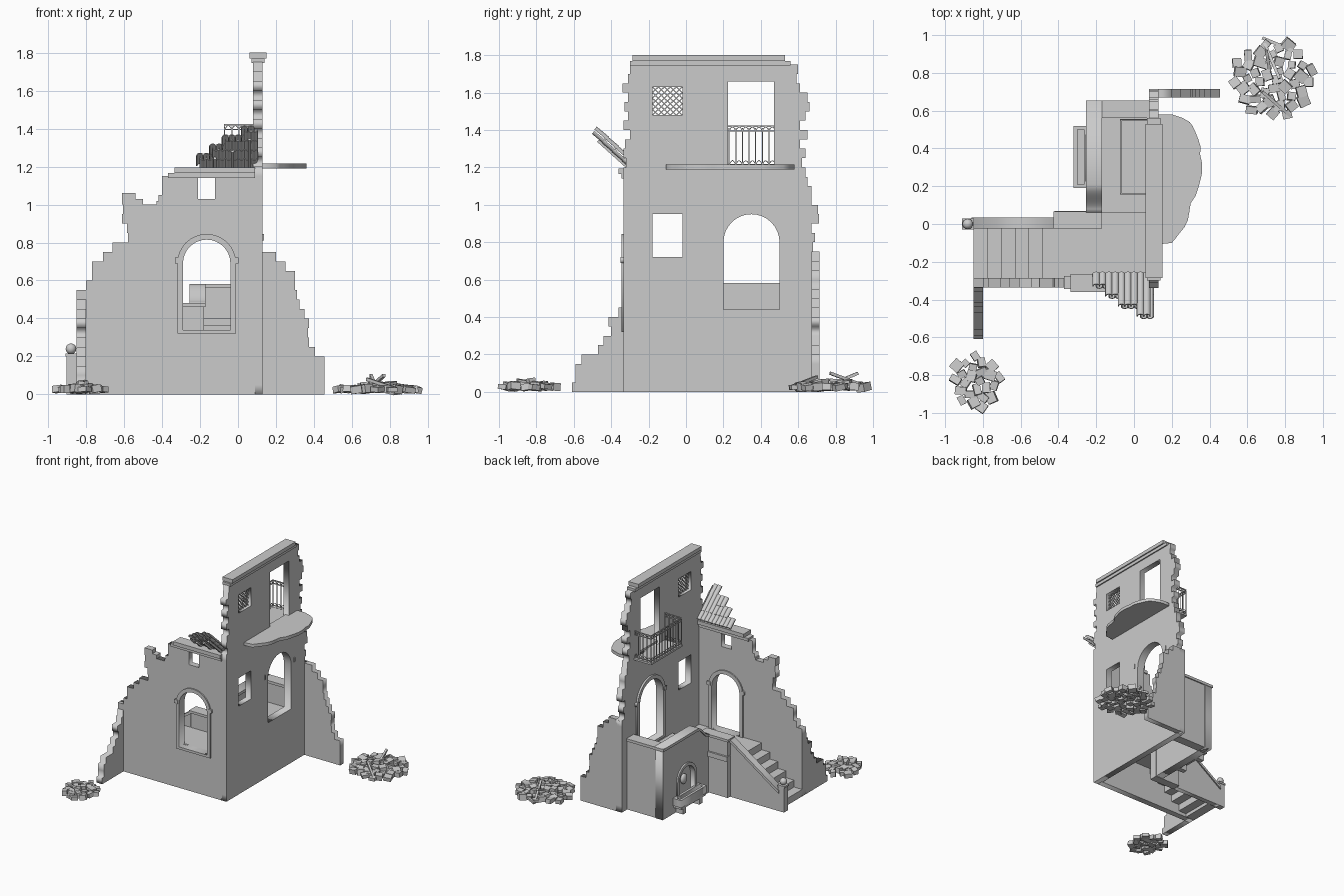
import bpy
import bmesh
import random
from math import pi, sin, cos, atan2, hypot
from mathutils import Matrix, Vector, Euler

cube = bpy.data.objects.get("Cube")
if cube:
    bpy.data.objects.remove(cube, do_unlink=True)
random.seed(7)

plaster = bpy.data.materials.new("plain_grey_plaster")
plaster.use_nodes = True
plaster.diffuse_color = (0.6, 0.6, 0.6, 1)
plaster.node_tree.nodes["Principled BSDF"].inputs["Base Color"].default_value = plaster.diffuse_color

PLANES = {
    "x": Matrix(((0, 0, 1, 0), (1, 0, 0, 0), (0, 1, 0, 0), (0, 0, 0, 1))),
    "y": Matrix(((1, 0, 0, 0), (0, 0, -1, 0), (0, 1, 0, 0), (0, 0, 0, 1))),
    "z": Matrix.Identity(4),
}


def add(name, mesh):
    mesh.name = name
    mesh.materials.clear()
    mesh.materials.append(plaster)
    obj = bpy.data.objects.new(name, mesh)
    bpy.context.collection.objects.link(obj)
    return obj


def panel(name, loops, axis, low, high):
    """Extrude an outline with holes between two positions along an axis."""
    curve = bpy.data.curves.new(name + "_outline", "CURVE")
    curve.dimensions, curve.fill_mode = "2D", "BOTH"
    curve.extrude = (high - low) / 2
    for loop in loops:
        points = [p for i, p in enumerate(loop) if p != loop[i - 1]]
        spline = curve.splines.new("POLY")
        spline.points.add(len(points) - 1)
        for point, (u, v) in zip(spline.points, points):
            point.co = (u, v, 0, 1)
        spline.use_cyclic_u = True
    helper = bpy.data.objects.new(name + "_helper", curve)
    bpy.context.collection.objects.link(helper)
    graph = bpy.context.evaluated_depsgraph_get()
    mesh = bpy.data.meshes.new_from_object(helper.evaluated_get(graph))
    bpy.data.objects.remove(helper, do_unlink=True)
    middle = Vector([(low + high) / 2 if a == axis else 0 for a in "xyz"])
    mesh.transform(Matrix.Translation(middle) @ PLANES[axis])
    return add(name, mesh)


def boxes(name, parts):
    """One object from blocks given as a centre, a size and a rotation."""
    bm = bmesh.new()
    for centre, size, turn in parts:
        matrix = Matrix.LocRotScale(Vector(centre), Euler(turn), Vector(size))
        bmesh.ops.create_cube(bm, size=1, matrix=matrix)
    mesh = bpy.data.meshes.new(name)
    bm.to_mesh(mesh)
    bm.free()
    return add(name, mesh)


def block(x0, x1, y0, y1, z0, z1):
    return ((x0 + x1) / 2, (y0 + y1) / 2, (z0 + z1) / 2), (x1 - x0, y1 - y0, z1 - z0), (0, 0, 0)


def bar(a, b, width):
    """A square bar between two points."""
    a, b = Vector(a), Vector(b)
    turn = (b - a).to_track_quat("Z", "Y").to_euler()
    return (a + b) / 2, (width, width, (b - a).length), turn


def rect(u0, u1, v0, v1):
    return [(u0, v0), (u1, v0), (u1, v1), (u0, v1)]


def arc(cu, cv, radius, start=0, end=pi, steps=16):
    angles = [start + (end - start) * i / steps for i in range(steps + 1)]
    return [(cu + radius * cos(a), cv + radius * sin(a)) for a in angles]


def arch(cu, half, bottom, spring):
    return [(cu - half, bottom), (cu + half, bottom)] + arc(cu, spring, half)


def courses(left, right, row=0.05):
    """Broken masonry outline, one edge position per course."""
    def side(edges):
        return [(e, row * (i + k)) for i, e in enumerate(edges) for k in (0, 1)]
    return side(right) + side(left)[::-1]


# Front wall with arched window and a broken left edge
broken = [-.8, -.77, -.77, -.71, -.66, -.58, -.585, -.61, -.605, -.42, -.4, -.4]
panel("front_wall", [courses([-.85] * 11 + broken, [.09] * 23),
      arch(-.165, .125, .34, .69), rect(-.21, -.12, 1.03, 1.14)], "y", -.335, -.285)
boxes("loose_wall_bricks", [block(-.61, -.54, -.335, -.285, 1, 1.06),
      block(-.55, -.5, -.335, -.285, 1, 1.03), block(-.43, -.4, -.335, -.285, 1, 1.02)])
boxes("front_wall_cornice", [block(-.37, .09, -.345, -.275, 1.14, 1.165),
      block(-.335, .09, -.36, -.265, 1.165, 1.195)])

# Tall side wall with door, arch and windows, broken along both upper edges
tall_left = [-.335] * 24 + [-.32, -.335, -.325, -.3, -.335, -.31, -.33, -.31, -.34, -.31, -.3]
tall_right = [.715] * 15 + [.68, .69, .67, .71, .705, .67, .67, .65, .64, .62, .64,
              .61, .65, .61, .64, .66, .65, .61, .59, .6]
panel("side_wall", [courses(tall_left, tall_right), arch(.35, .15, .44, .8),
      rect(-.18, -.02, .72, .95), rect(-.18, -.02, 1.48, 1.63),
      rect(.225, .47, 1.2, 1.66)], "x", .08, .13)
boxes("side_wall_cornice", [block(.07, .14, -.3, .56, 1.745, 1.77),
      block(.06, .15, -.285, .53, 1.77, 1.8)])

# Broken return walls
panel("back_return_wall", [courses([.1] * 15, [.455] * 4 + [.405, .375, .37, .375, .35,
      .325, .31, .3, .3, .25, .2])], "y", .67, .715)
panel("front_return_wall", [courses([-.61, -.59, -.59, -.56, -.47, -.44, -.4, -.415, -.36,
      -.34, -.335], [-.3] * 11)], "x", -.85, -.8)


# Raised arch surrounds with small imposts
def surround(name, cu, half, bottom, spring, axis, low, high):
    panel(name, [arch(cu, half + .03, bottom - .02, spring), arch(cu, half, bottom, spring)],
          axis, low, high)
    for side in (-1, 1):
        u = cu + side * (half + .027)
        panel(name + "_impost", [rect(u - .016, u + .016, spring, spring + .03)],
              axis, low - .004, high + .004)


surround("front_arch_outer_surround", -.165, .125, .34, .69, "y", -.345, -.33)
surround("front_arch_inner_surround", -.165, .125, .34, .69, "y", -.29, -.275)
surround("side_arch_surround", .35, .15, .44, .8, "x", .065, .085)
boxes("side_arch_outer_imposts", [block(.125, .136, y, y + .012, .81, .845) for y in (.155, .533)])

# Diagonal window lattice
bars = []
y0, z0, wide, high = -.18, 1.48, .16, .15
for i in range(-5, 6):
    shift = i * wide / 5
    s, e = max(0, shift), min(wide, wide + shift)
    for flip in (False, True):
        ends = [(wide - t if flip else t, (t - shift) * high / wide) for t in (s, e)]
        if e - s > .01:
            bars.append(bar(*[(.105, y0 + u, z0 + v) for u, v in ends], .006))
boxes("window_lattice", bars)

# Broken upper floor
rim = [(.1, .58), (.2, .58), (.26, .56), (.31, .52), (.34, .45), (.35, .37), (.36, .27),
       (.34, .19), (.3, .11), (.285, .02), (.24, -.05), (.2, -.1), (.1, -.11)]
ragged = []
for p, q in zip(rim, rim[1:]):
    ragged += [p, ((p[0] + q[0]) / 2 + random.uniform(0, .014), (p[1] + q[1]) / 2)]
panel("broken_floor", [ragged + rim[-1:]], "z", 1.19, 1.215)

# Balcony slab and iron railing
corners = [(.08, .16), (-.07, .16), (-.07, .55), (.08, .55)]
boxes("balcony_slab", [block(-.075, .09, .155, .555, 1.185, 1.2)])
rails = []
for a, b in zip(corners, corners[1:]):
    for z in (1.215, 1.395, 1.42):
        rails.append(bar((*a, z), (*b, z), .007))
    count = round(hypot(b[0] - a[0], b[1] - a[1]) / .034)
    step = (Vector(b) - Vector(a)) / count
    for i in range(count + 1):
        foot = Vector(a) + step * i
        rails.append(bar((*foot, 1.2), (*foot, 1.41), .005))
        if i < count:
            for base, rise in ((1.395, .022), (1.215, .022)):
                bow = [(*(foot + step * t), base + rise * sin(pi * t)) for t in (0, .25, .5, .75, 1)]
                rails += [bar(p, q, .004) for p, q in zip(bow, bow[1:])]
boxes("balcony_railing", rails)

# Stairs and landings
step_wide, step_rise = .073, .34 / 6
boxes("stairs", [block(-.85 + i * step_wide, -.77 + i * step_wide, -.285, -.015,
      max(0, (i - .5) * step_rise), (i + 1) * step_rise) for i in range(6)])
boxes("landings", [block(-.42, .09, -.29, .07, .3, .34), block(-.18, .09, .06, .57, .36, .4)])

# Stair parapet with gate post
panel("stair_parapet", [[(-.85, 0), (-.42, 0), (-.42, .45), (-.85, .15)]], "y", -.015, .025)
panel("stair_parapet_cap", [[(-.86, .145), (-.41, .455), (-.41, .48), (-.86, .17)]],
      "y", -.025, .035)
boxes("landing_parapet", [block(-.415, -.18, -.015, .055, 0, .46),
      block(-.425, -.17, -.025, .065, .46, .48)])
boxes("gate_post", [block(-.903, -.85, -.025, .025, 0, .2), block(-.91, -.848, -.03, .03, .2, .215)])
bm = bmesh.new()
for centre, radius in (((-.88, 0, .24), (.028,) * 3), ((-.225, .35, .22), (.02, .035, .04))):
    bmesh.ops.create_uvsphere(bm, u_segments=16, v_segments=10, radius=1,
                              matrix=Matrix.LocRotScale(Vector(centre), None, Vector(radius)))
for face in bm.faces:
    face.smooth = True
balls = bpy.data.meshes.new("post_ball_and_spout")
bm.to_mesh(balls)
add("post_ball_and_spout", balls)

# Platform walls with a curved parapet and a fountain niche
curve = [(.06 + .15 * t / 8, .46 + .05 * (1 - cos(pi * t / 8))) for t in range(9)]
body = [(.65, 0), (.06, 0)] + curve + [(.65, .56)]
panel("platform_side_wall", [body, arch(.35, .1, .1, .23)], "x", -.245, -.215)
panel("platform_inner_wall", [body], "x", -.215, -.178)
top = curve + [(.655, .56)]
panel("platform_side_cap", [top + [(y, z + .022) for y, z in top[::-1]]], "x", -.255, -.17)
boxes("platform_back_wall", [block(-.245, .09, .57, .645, 0, .56),
      block(-.255, .09, .56, .655, .56, .582)])
panel("niche_surround", [arch(.35, .125, .1, .23), arch(.35, .1, .1, .23)], "x", -.257, -.24)

# Fountain trough on legs
panel("trough_rim", [rect(-.32, -.245, .19, .52), rect(-.3, -.265, .21, .5)], "z", .07, .13)
boxes("trough_base", [block(-.315, -.245, .2, .51, .05, .08)]
      + [block(-.31, -.245, y, y + .04, 0, .06) for y in (.23, .44)])

# Remaining roof tiles, rising outward from the eaves
slope = atan2(.2, .22)
ring = arc(0, 0, .02, steps=8) + arc(0, 0, .015, pi, 0, steps=8)
rows_left = [1, 1, 2, 2, 3, 3, 3, 4, 4]
for column, rows in enumerate(rows_left):
    for inverted in (False, True):
        for row in range(rows):
            tile = panel("roof_tile", [ring], "y", -.085, 0)
            along = row * .072
            spot = Vector((-.2 + column * .0335 + inverted * .017, -.265 - along * cos(slope),
                           1.195 + along * sin(slope) + (0 if inverted else .008)))
            tile.data.transform(Matrix.Translation(spot) @ Matrix.Rotation(-slope + .04, 4, "X")
                                @ Matrix.Rotation(pi * inverted, 4, "Y"))
boxes("rafters", [bar((x, -.3, 1.19), (x, -.3 - reach, 1.19 + reach * .9), .016)
                  for x, reach in ((-.12, .06), (-.03, .1), (.06, .17))])


# Rubble heaps with fallen beams
def heap(name, cx, cy, rx, ry, count):
    parts = []
    for i in range(count):
        angle, far = i * 2.4, ((i + .5) / count) ** .5
        size = [random.uniform(.035, .062), random.uniform(.035, .06), random.uniform(.025, .045)]
        lift = .025 + (1 - far) * random.uniform(0, .04)
        turn = (random.uniform(-.2, .2), random.uniform(-.2, .2), random.uniform(0, pi))
        parts.append(((cx + rx * far * cos(angle), cy + ry * far * sin(angle), lift), size, turn))
    return boxes(name, parts)


heap("back_rubble", .735, .765, .22, .2, 46)
heap("front_rubble", -.835, -.83, .13, .145, 24)
boxes("fallen_beams", [bar(a, b, .016) for a, b in (
    ((.68, .985, .02), (.86, .91, .04)), ((.69, .96, .03), (.77, .77, .1)),
    ((.68, .7, .08), (.83, .57, .03)), ((.7, .92, .1), (.72, .8, .05)))])
